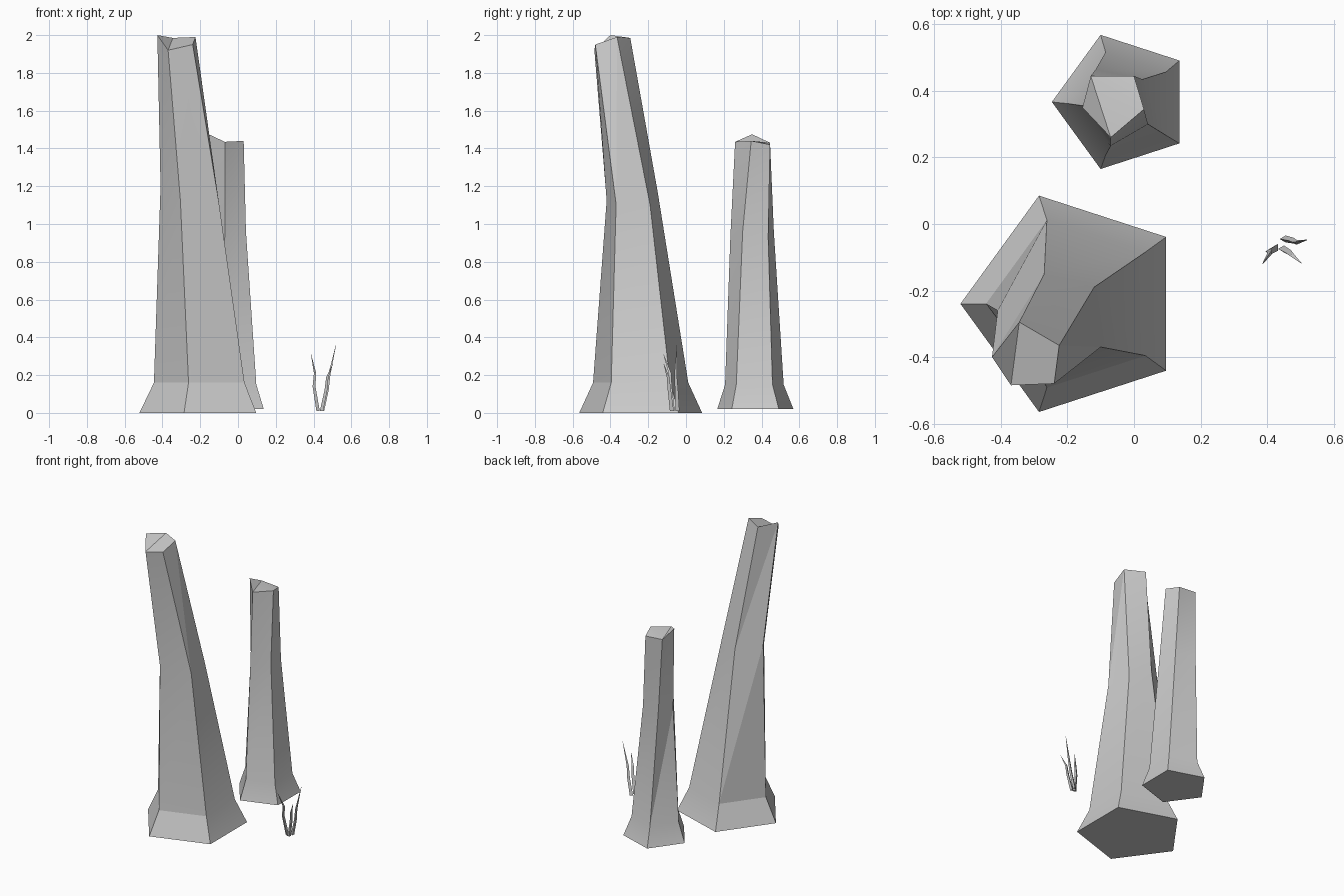
import bpy, bmesh
from math import cos, sin, pi, radians
from mathutils import Vector

cube = bpy.data.objects.get("Cube")
if cube:
    bpy.data.objects.remove(cube, do_unlink=True)

stone = bpy.data.materials.new("stone_grey")
stone.use_nodes = True
GREY = (0.6, 0.6, 0.6, 1)
stone.diffuse_color = GREY
stone.node_tree.nodes["Principled BSDF"].inputs["Base Color"].default_value = GREY


def ring(center, radius, z, sides=5):
    """Regular polygon, clockwise from the -x corner."""
    return [(center[0] + radius * cos(pi - 2 * pi * i / sides),
             center[1] + radius * sin(pi - 2 * pi * i / sides), z) for i in range(sides)]


def loft(name, rings, cap):
    """Join rings with twisted triangle bands and close both ends."""
    bm = bmesh.new()
    loops = [[bm.verts.new(p) for p in r] for r in rings]
    n = len(loops[0])
    for low, high in zip(loops, loops[1:]):
        for i in range(n):
            j = (i - 1) % n
            bm.faces.new((low[i], low[j], high[j]))
            bm.faces.new((low[i], high[j], high[i]))
    bm.faces.new(loops[0])
    for face in cap:
        bm.faces.new([loops[-1][k] for k in face])
    bmesh.ops.recalc_face_normals(bm, faces=bm.faces)
    mesh = bpy.data.meshes.new(name)
    bm.to_mesh(mesh)
    bm.free()
    mesh.materials.append(stone)
    obj = bpy.data.objects.new(name, mesh)
    bpy.context.collection.objects.link(obj)
    bpy.ops.object.select_all(action='DESELECT')
    obj.select_set(True)
    bpy.context.view_layer.objects.active = obj
    bpy.ops.object.shade_smooth_by_angle(angle=radians(15))


# Creased top: one tilted triangle beside a folded quad
CREASED = [(0, 1, 4), (1, 3, 4), (1, 2, 3)]

# Tall leaning pillar with flared foot
loft("tall_pillar", [
    ring((-0.18, -0.24), 0.342, 0),
    ring((-0.18, -0.24), 0.265, 0.16),
    [(-0.41, -0.26, 1.2), (-0.27, -0.15, 1.17), (-0.12, -0.19, 1.1),
     (-0.1, -0.37, 1.105), (-0.305, -0.42, 1.125)],
    [(-0.427, -0.4, 2), (-0.345, -0.295, 1.985), (-0.225, -0.365, 1.99),
     (-0.24, -0.48, 1.95), (-0.37, -0.485, 1.92)],
], CREASED)

# Short pillar with flared foot
loft("short_pillar", [
    ring((-0.035, 0.367), 0.212, 0.02),
    ring((-0.035, 0.362), 0.163, 0.15),
    [(-0.15, 0.355, 0.92), (-0.115, 0.465, 0.96), (0.025, 0.435, 0.93),
     (0.042, 0.3, 0.96), (-0.07, 0.235, 0.935)],
    [(-0.155, 0.35, 1.475), (-0.13, 0.445, 1.43), (0, 0.445, 1.42),
     (0.03, 0.345, 1.44), (-0.07, 0.26, 1.435)],
], CREASED)

# Sprig of three thin tapering twigs
TWIGS = {
    "twig_right": [(0.427, -0.07, 0.01), (0.405, -0.083, 0.14), (0.41, -0.085, 0.21), (0.387, -0.119, 0.31)],
    "twig_left": [(0.45, -0.045, 0.01), (0.475, -0.05, 0.12), (0.485, -0.055, 0.2), (0.519, -0.048, 0.36)],
    "twig_front": [(0.445, -0.075, 0.01), (0.468, -0.088, 0.12), (0.475, -0.095, 0.19), (0.503, -0.118, 0.26)],
}
for name, path in TWIGS.items():
    loft(name, [ring(p, r, p[2], 3) for p, r in zip(path, (0.012, 0.01, 0.008, 0.001))], [(0, 1, 2)])
